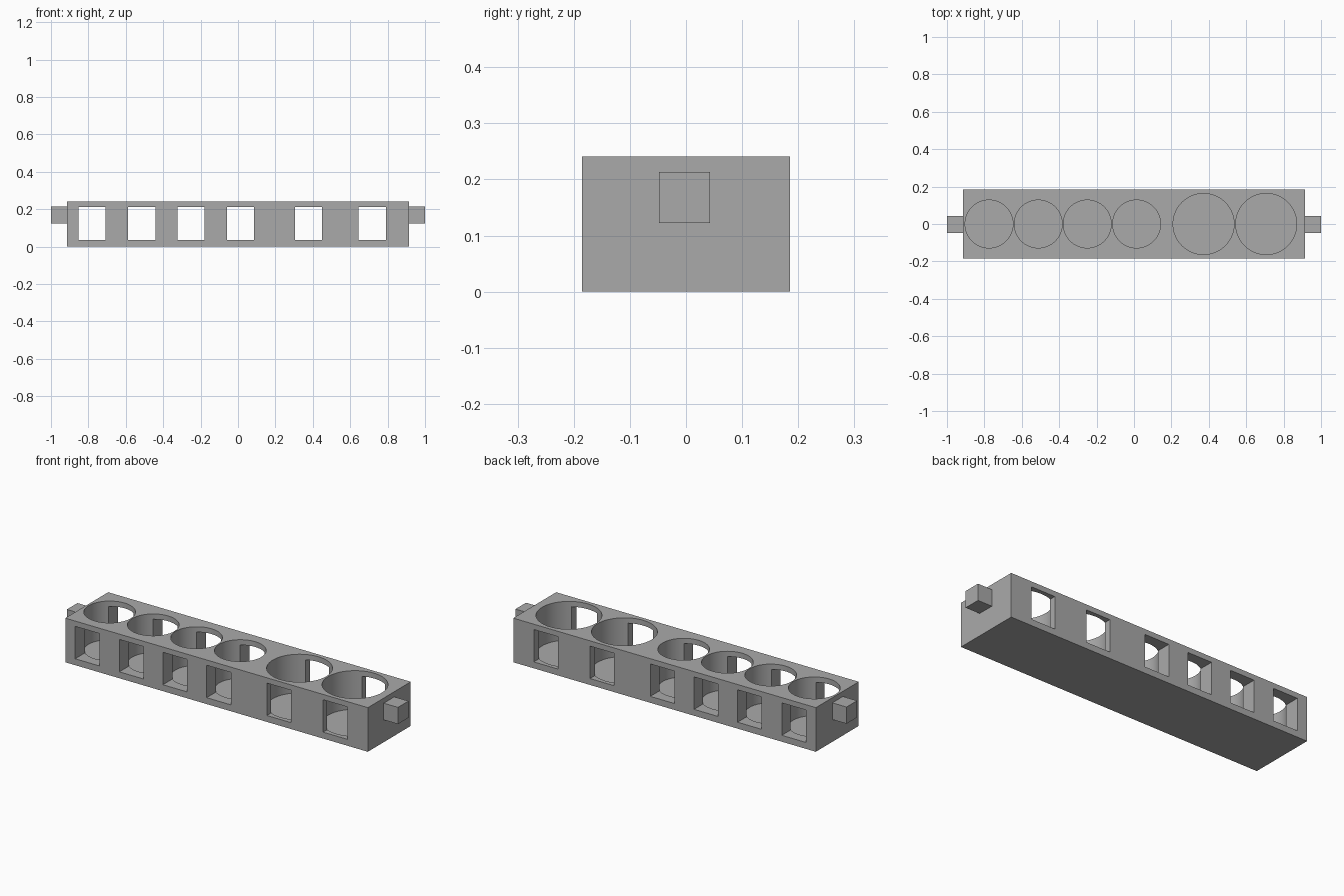
import bpy
import math

cube = bpy.data.objects.get("Cube")
if cube:
    bpy.data.objects.remove(cube, do_unlink=True)

grey = bpy.data.materials.new("plain grey")
grey.use_nodes = True
grey.diffuse_color = (0.4, 0.4, 0.4, 1)
grey.node_tree.nodes["Principled BSDF"].inputs["Base Color"].default_value = (0.4, 0.4, 0.4, 1)


def box(name, x, y, z):
    """Box spanning the given (low, high) ranges."""
    bpy.ops.mesh.primitive_cube_add(size=1)
    obj = bpy.context.object
    obj.name = name
    spans = (x, y, z)
    obj.location = [(a + b) / 2 for a, b in spans]
    obj.scale = [b - a for a, b in spans]
    bpy.ops.object.transform_apply(location=True, rotation=True, scale=True)
    obj.data.materials.append(grey)
    return obj


def cut(target, cutter):
    """Subtract the cutter and discard it."""
    cutter.hide_render = True
    mod = target.modifiers.new("cut", 'BOOLEAN')
    mod.operation = 'DIFFERENCE'
    mod.solver = 'EXACT'
    mod.object = cutter
    bpy.context.view_layer.objects.active = target
    bpy.ops.object.modifier_apply(modifier=mod.name)
    bpy.data.objects.remove(cutter, do_unlink=True)


HALF_LENGTH, HALF_DEPTH, HEIGHT = 0.914, 0.185, 0.241
FLOOR = 0.03
WINDOW_HALF = 0.073
SMALL, LARGE = 0.128, 0.163

# Rack body
body = box("rack_body", (-HALF_LENGTH, HALF_LENGTH), (-HALF_DEPTH, HALF_DEPTH), (0, HEIGHT))

# Round wells with a window through front and back: well x, window x, radius
wells = [(-0.775, -0.781, SMALL), (-0.512, -0.514, SMALL),
         (-0.25, -0.251, SMALL), (0.014, 0.013, SMALL),
         (0.372, 0.377, LARGE), (0.707, 0.717, LARGE)]
for well_x, window_x, radius in wells:
    bpy.ops.mesh.primitive_cylinder_add(vertices=96, radius=radius, depth=1,
                                        location=(well_x, 0, FLOOR + 0.5))
    well = bpy.context.object
    well.data.materials.append(grey)
    cut(body, well)
    window = box("window_cutter", (window_x - WINDOW_HALF, window_x + WINDOW_HALF),
                 (-1, 1), (0.035, 0.212))
    cut(body, window)

# Smooth well walls, sharp edges
bpy.ops.object.select_all(action='DESELECT')
body.select_set(True)
bpy.context.view_layer.objects.active = body
bpy.ops.object.shade_smooth_by_angle(angle=math.radians(30))

# Mounting tabs on both ends
for name, side in (("left_tab", 1), ("right_tab", -1)):
    box(name, sorted((side * HALF_LENGTH, side)), (-0.048, 0.043), (0.122, 0.213))
